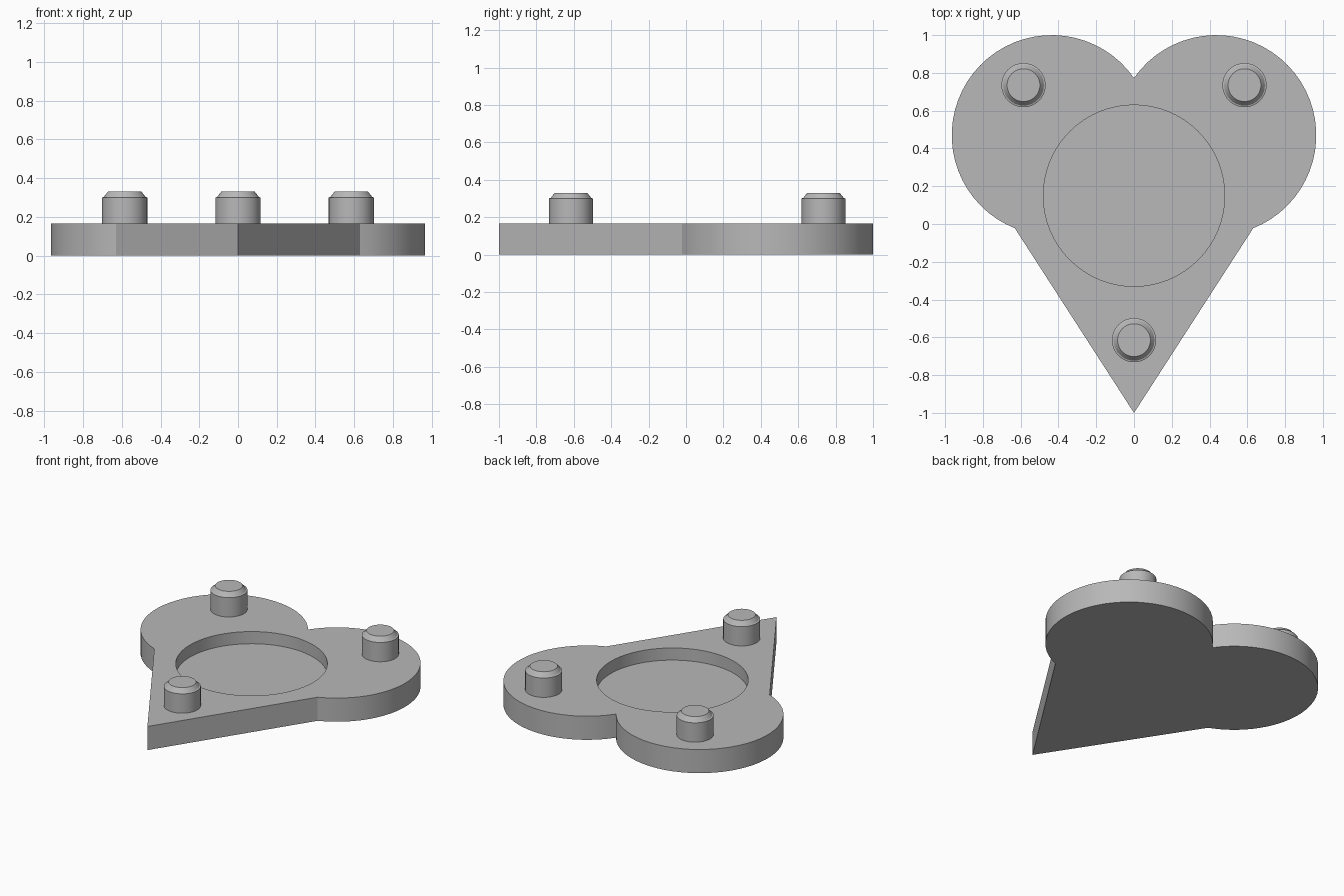
import bpy, bmesh, math

if "Cube" in bpy.data.objects:
    bpy.data.objects.remove(bpy.data.objects["Cube"])

grey = bpy.data.materials.new("plain_grey")
grey.diffuse_color = (0.48, 0.48, 0.48, 1)
grey.use_nodes = True
grey.node_tree.nodes["Principled BSDF"].inputs["Base Color"].default_value = grey.diffuse_color

PLATE_TOP, POCKET_FLOOR = 0.165, 0.08
LOBE_X, LOBE_Y, LOBE_R = 0.435, 0.47, 0.53
POCKET_Y, POCKET_R = 0.15, 0.48


def finish(bm, name):
    bmesh.ops.recalc_face_normals(bm, faces=bm.faces[:])
    mesh = bpy.data.meshes.new(name)
    bm.to_mesh(mesh)
    bm.free()
    mesh.materials.append(grey)
    obj = bpy.data.objects.new(name, mesh)
    bpy.context.collection.objects.link(obj)
    bpy.ops.object.select_all(action='DESELECT')
    obj.select_set(True)
    bpy.context.view_layer.objects.active = obj
    bpy.ops.object.shade_smooth_by_angle(angle=math.radians(25))
    return obj


def ring(bm, points, z):
    return [bm.verts.new((x, y, z)) for x, y in points]


def walls(bm, low, high):
    n = len(low)
    for i in range(n):
        j = (i + 1) % n
        bm.faces.new((low[i], low[j], high[j], high[i]))


def circle(cx, cy, r, n):
    return [(cx + r * math.cos(2 * math.pi * i / n),
             cy + r * math.sin(2 * math.pi * i / n)) for i in range(n)]


# Heart outline: right lobe arc from notch to flank, mirrored, plus the point
a0 = math.atan2(math.sqrt(LOBE_R**2 - LOBE_X**2), -LOBE_X)
a1 = math.radians(-68.3)
STEPS = 36
right = []
for i in range(STEPS + 1):
    a = a0 + (a1 - a0) * i / STEPS
    right.append((LOBE_X + LOBE_R * math.cos(a), LOBE_Y + LOBE_R * math.sin(a)))
right[0] = (0, right[0][1])
heart = right + [(0, -1)] + [(-x, y) for x, y in reversed(right[1:])]

# Heart plate with a round blind pocket
bm = bmesh.new()
bottom = ring(bm, heart, 0)
top = ring(bm, heart, PLATE_TOP)
bm.faces.new(bottom)
walls(bm, bottom, top)
hole = circle(0, POCKET_Y, POCKET_R, 64)
floor = ring(bm, hole, POCKET_FLOOR)
rim = ring(bm, hole, PLATE_TOP)
bm.faces.new(floor)
walls(bm, floor, rim)
edges = []
for loop in (top, rim):
    for i, v in enumerate(loop):
        w = loop[(i + 1) % len(loop)]
        edges.append(bm.edges.get((v, w)))
bmesh.ops.triangle_fill(bm, edges=edges, use_beauty=True, normal=(0, 0, 1))
finish(bm, "heart_plate")

# Pegs with a small shoulder and a bevelled cap
PEG = [(0.117, PLATE_TOP), (0.117, 0.30), (0.108, 0.303), (0.087, 0.33)]
for name, px, py in (("left_peg", -0.585, 0.735), ("right_peg", 0.585, 0.735),
                     ("front_peg", 0, -0.615)):
    bm = bmesh.new()
    rings = [ring(bm, circle(px, py, r, 40), z) for r, z in PEG]
    for low, high in zip(rings, rings[1:]):
        walls(bm, low, high)
    bm.faces.new(rings[0])
    bm.faces.new(rings[-1])
    finish(bm, name)
